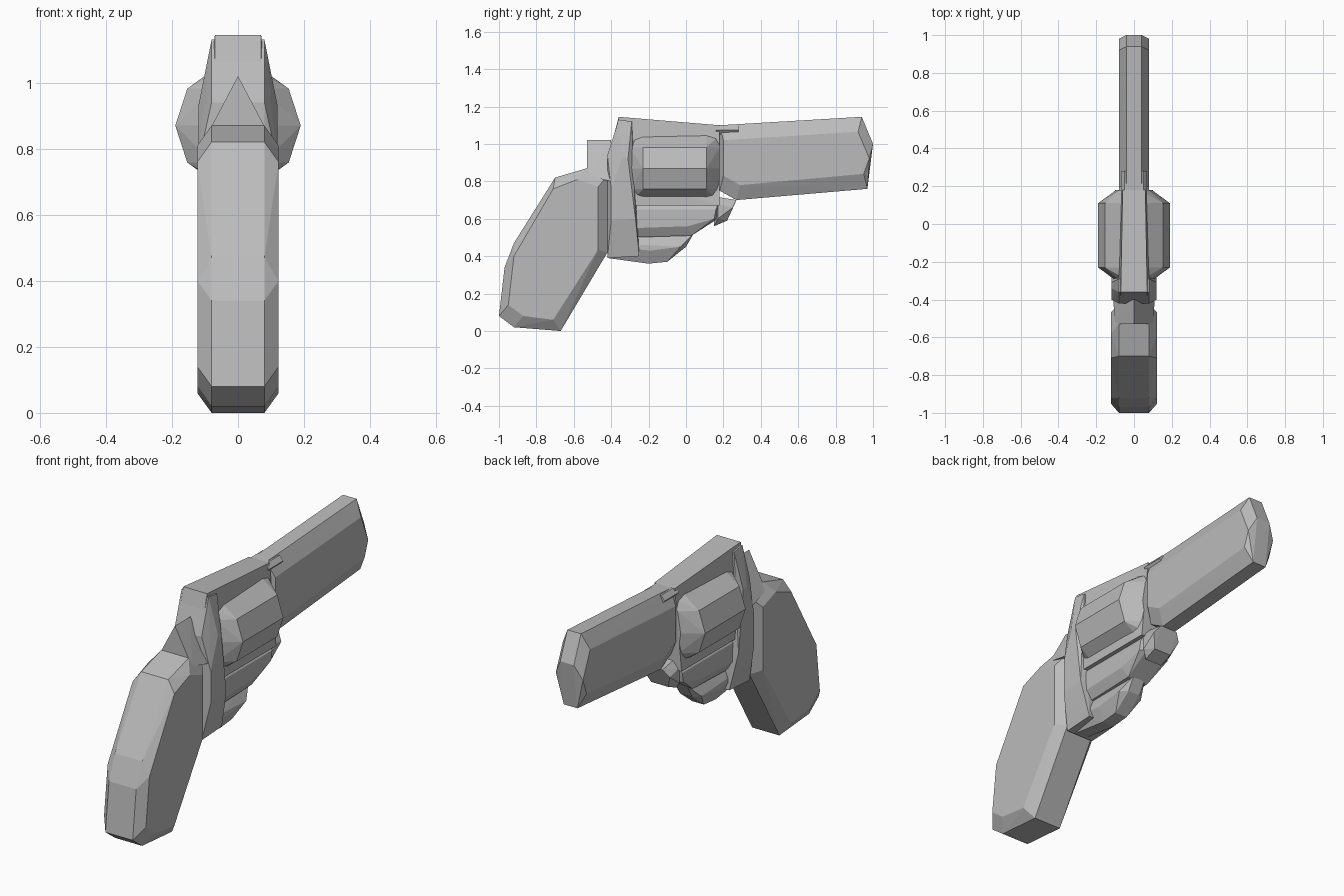
import bpy
import bmesh
from math import cos, sin, tau

cube = bpy.data.objects.get("Cube")
if cube:
    bpy.data.objects.remove(cube, do_unlink=True)

colour = (.5, .5, .5, 1)
grey = bpy.data.materials.new("plain_grey")
grey.use_nodes = True
grey.diffuse_color = colour
shader = grey.node_tree.nodes["Principled BSDF"]
shader.inputs["Base Color"].default_value = colour


def hull(name, points):
    """Flat-faced convex block around points, mirrored left to right."""
    bm = bmesh.new()
    for x, y, z in points:
        for side in {x, -x}:
            bm.verts.new((side, y, z))
    bmesh.ops.convex_hull(bm, input=bm.verts)
    unused = [vert for vert in bm.verts if not vert.link_faces]
    bmesh.ops.delete(bm, geom=unused, context='VERTS')
    bmesh.ops.recalc_face_normals(bm, faces=bm.faces)
    mesh = bpy.data.meshes.new(name)
    bm.to_mesh(mesh)
    bm.free()
    mesh.materials.append(grey)
    part = bpy.data.objects.new(name, mesh)
    bpy.context.collection.objects.link(part)


def toward(value, middle, distance):
    """Move a value toward the middle without passing it."""
    return value + max(-distance, min(distance, middle - value))


def slab(name, outline, rim, wide, inset_y, inset_z):
    """Side outline with a narrow rim and wider, inset side faces."""
    lengths, heights = zip(*outline)
    middle_y = (min(lengths) + max(lengths)) / 2
    middle_z = (min(heights) + max(heights)) / 2
    points = []
    for y, z in outline:
        points.append((rim, y, z))
        points.append((wide, toward(y, middle_y, inset_y), toward(z, middle_z, inset_z)))
    hull(name, points)


def drum(name, back, front, height, radius, taper, pinch, sides):
    """Round drum along y whose end faces are pinched sideways."""
    stations = ((back, pinch), (back + taper, 1), (front - taper, 1), (front, pinch))
    points = []
    for y, squeeze in stations:
        for step in range(sides):
            angle = tau * step / sides
            points.append((radius * squeeze * cos(angle), y, height + radius * sin(angle)))
    hull(name, points)


# Grip: chamfered, leaning back, with an angled butt
grip_outline = [
    (-.7, .82), (-.53, .87), (-.42, .83), (-.42, .42), (-.67, 0),
    (-.92, .02), (-1, .08), (-.97, .34), (-.92, .47),
]
slab("grip", grip_outline, rim=.08, wide=.123, inset_y=.05, inset_z=.06)

# Hammer: wedge with its ridge on the centre line
hull("hammer", [(0, -.53, 1.02), (0, -.4, 1.02), (.1, -.53, .83), (.11, -.4, .8)])

# Frame: plate behind the drum, strap over it, body under it
rear_outline = [(-.42, .94), (-.36, 1.13), (-.29, 1.12), (-.25, .4), (-.42, .39)]
slab("rear_frame", rear_outline, rim=.08, wide=.12, inset_y=.02, inset_z=.2)

hull("top_frame", [
    (.07, -.36, 1.145), (.06, .18, 1.1), (.07, -.41, .95),
    (.1, -.4, .85), (.1, -.3, .67), (.1, .18, .67),
])

lower_outline = [(-.3, .7), (.18, .7), (.17, .6), (.03, .51), (-.3, .5)]
slab("lower_frame", lower_outline, rim=.06, wide=.09, inset_y=.02, inset_z=.05)

lug_outline = [(.15, .72), (.27, .7), (.22, .59), (.15, .56)]
slab("front_lug", lug_outline, rim=.05, wide=.08, inset_y=.02, inset_z=.04)

# Drum
drum("drum", back=-.3, front=.18, height=.87, radius=.19, taper=.07, pinch=.5, sides=10)

# Barrel with narrow top and bottom flats, and its collar
barrel_outline = [(.18, 1.1), (.94, 1.145), (1, 1), (.97, .76), (.27, .7), (.18, .75)]
slab("barrel", barrel_outline, rim=.04, wide=.08, inset_y=.02, inset_z=.08)

collar_outline = [(.16, 1.1), (.28, 1.1), (.28, 1.05), (.16, 1.05)]
slab("barrel_collar", collar_outline, rim=.05, wide=.07, inset_y=0, inset_z=.03)

# Filled trigger guard
guard_outline = [(-.42, .39), (-.2, .36), (-.1, .37), (0, .45), (.04, .52), (-.3, .53)]
slab("trigger_guard", guard_outline, rim=.035, wide=.07, inset_y=.07, inset_z=.07)
